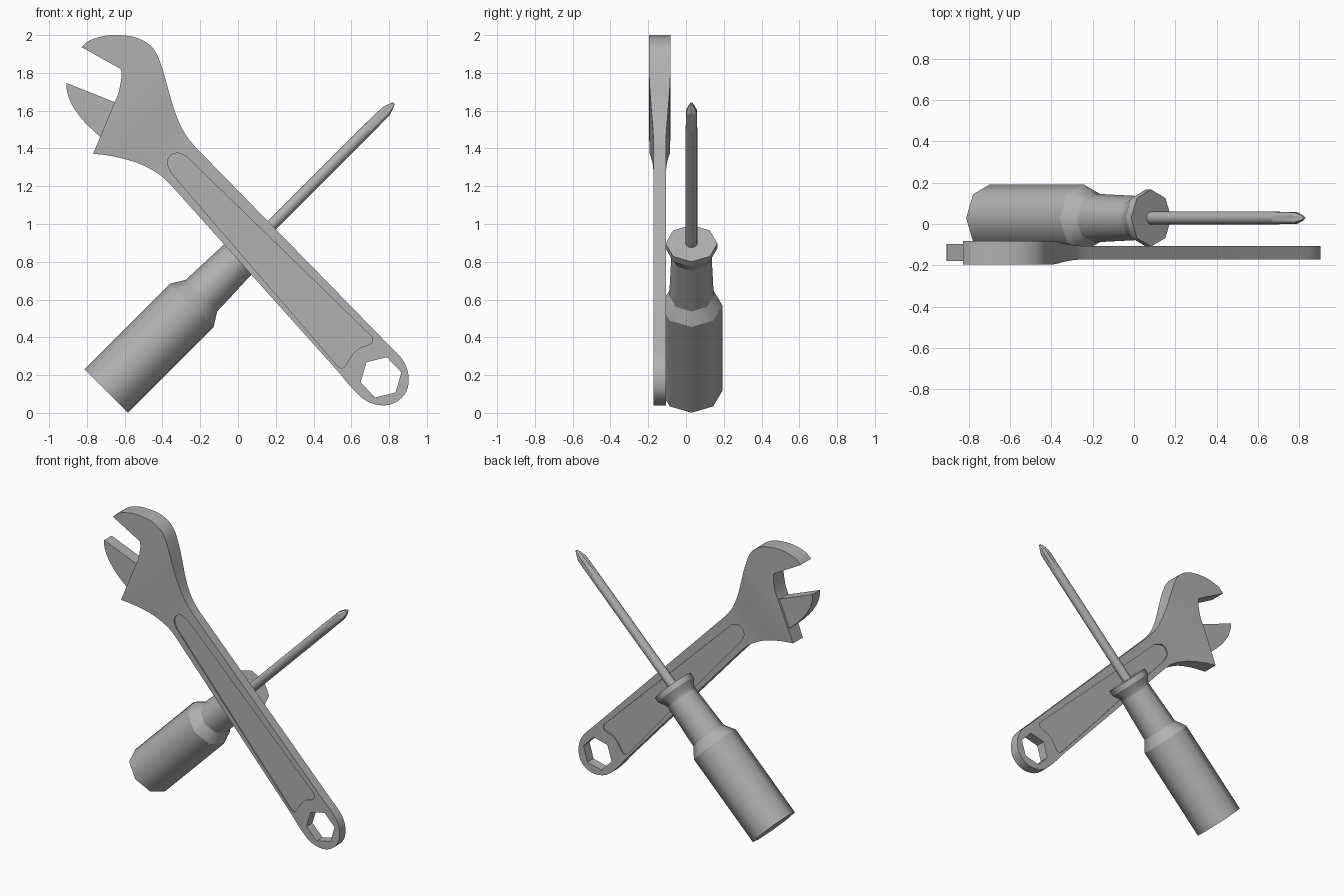
import bpy, bmesh, math
from mathutils import Vector

if "Cube" in bpy.data.objects:
    bpy.data.objects.remove(bpy.data.objects["Cube"])

YC = -0.139                              # mid plane of the wrench
AXIS = Vector((-0.69, 0, 0.725)).normalized()

steel = bpy.data.materials.new("dark_grey")
steel.diffuse_color = (0.44, 0.44, 0.44, 1)
steel.use_nodes = True
steel.node_tree.nodes["Principled BSDF"].inputs["Base Color"].default_value = steel.diffuse_color


def finish(bm, name, angle=None):
    bmesh.ops.recalc_face_normals(bm, faces=bm.faces[:])
    me = bpy.data.meshes.new(name)
    bm.to_mesh(me)
    bm.free()
    me.materials.append(steel)
    ob = bpy.data.objects.new(name, me)
    bpy.context.collection.objects.link(ob)
    if angle:
        shade(ob, angle)
    return ob


def shade(ob, angle):
    bpy.ops.object.select_all(action='DESELECT')
    ob.select_set(True)
    bpy.context.view_layer.objects.active = ob
    bpy.ops.object.shade_smooth_by_angle(angle=math.radians(angle))


def smooth(p, n=3):
    """Open Catmull-Rom curve through the points."""
    p = [Vector(q) for q in p]
    e = [2 * p[0] - p[1]] + p + [2 * p[-1] - p[-2]]
    out = []
    for i in range(1, len(e) - 2):
        a, b, c, d = e[i - 1:i + 3]
        for k in range(n):
            t = k / n
            out.append(0.5 * (2 * b + (c - a) * t + (2 * a - 5 * b + 4 * c - d) * t * t
                              + (3 * b - a - 3 * c + d) * t ** 3))
    return out + [p[-1]]


def slab(name, outline, half, centre=YC, cuts=(), angle=None):
    """Front-view outline made solid; half is a thickness function of axis distance."""
    bm = bmesh.new()
    bm.faces.new([bm.verts.new((p[0], 0, p[1])) for p in outline])
    for s in cuts:
        bmesh.ops.bisect_plane(bm, geom=bm.verts[:] + bm.edges[:] + bm.faces[:],
                               plane_co=AXIS * s, plane_no=AXIS)
    front = bm.verts[:]
    ext = bmesh.ops.extrude_face_region(bm, geom=bm.faces[:], use_keep_orig=True)
    back = [g for g in ext['geom'] if isinstance(g, bmesh.types.BMVert)]
    for side, vs in ((-1, front), (1, back)):
        for v in vs:
            v.co.y = centre + side * half(v.co.dot(AXIS))
    return finish(bm, name, angle)


# wrench body: thick head easing into a thin handle
S0, S1, N = 1.20, 1.61, 8


def body_half(s):
    def ease(t):
        return t * t * (3 - 2 * t)
    t = min(max((s - S0) / (S1 - S0), 0), 1) * N
    i = min(int(t), N - 1)
    e = ease(i / N) * (1 - t + i) + ease((i + 1) / N) * (t - i)
    return 0.033 + 0.024 * e


head_top = [(-.828, 1.936), (-.786, 1.972), (-.706, 1.996), (-.638, 2.0), (-.548, 1.99),
            (-.479, 1.957), (-.437, 1.912), (-.41, 1.85), (-.384, 1.767), (-.347, 1.634),
            (-.31, 1.534), (-.272, 1.465), (-.225, 1.407)]
ring_end = [(.795, .363), (.858, .299), (.892, .243), (.904, .178), (.892, .114), (.851, .066),
            (.791, .041), (.722, .046), (.659, .077), (.59, .146), (.537, .211)]
head_low = [(-.336, 1.185), (-.4, 1.25), (-.468, 1.293), (-.532, 1.323), (-.616, 1.348),
            (-.696, 1.364), (-.767, 1.372)]
mouth = [(-.653, 1.645), (-.632, 1.696), (-.62, 1.756), (-.616, 1.79), (-.62, 1.82)]
outline = smooth(head_top) + smooth(ring_end) + smooth(head_low) + smooth(mouth, 2)
wrench = slab("wrench_body", outline, body_half,
              cuts=[S0 + (S1 - S0) * i / N for i in range(N + 1)])

# cutters: hex hole and a shallow recess on each face of the handle
hexagon = [(.757 + .111 * math.cos(math.radians(13.7 + 60 * i)),
            .188 + .111 * math.sin(math.radians(13.7 + 60 * i))) for i in range(6)]
recess = (smooth([(-.352, 1.269), (-.372, 1.315), (-.362, 1.357), (-.32, 1.376), (-.272, 1.357)])
          + smooth([(.712, .4), (.706, .368), (.643, .342), (.606, .31), (.579, .267),
                    (.553, .236), (.526, .25)]))
cutters = [slab("hex_hole_cutter", hexagon, lambda s: 0.2)]
for side, label in ((-1, "front"), (1, "back")):
    cutters.append(slab(label + "_recess_cutter", recess, lambda s: 0.02,
                        centre=YC + side * (0.033 + 0.012)))
for c in cutters:
    c.hide_render = True
    m = wrench.modifiers.new(c.name, 'BOOLEAN')
    m.operation, m.object, m.solver = 'DIFFERENCE', c, 'EXACT'

# bake the cuts, then shade
dg = bpy.context.evaluated_depsgraph_get()
baked = bpy.data.meshes.new_from_object(wrench.evaluated_get(dg))
wrench.modifiers.clear()
wrench.data = baked
for c in cutters:
    bpy.data.objects.remove(c)
shade(wrench, 30)

# sliding lower jaw
jaw = smooth([(-.907, 1.746), (-.906, 1.706), (-.886, 1.645), (-.854, 1.592),
              (-.807, 1.534), (-.735, 1.466)]) + [(-.69, 1.44), (-.637, 1.639)]
slab("wrench_lower_jaw", jaw, lambda s: 0.041, angle=30)

# screwdriver: rings lofted along a 45 degree axis
BUTT = Vector((-.698, .029, .116))
DIR = Vector((1, 0, 1)).normalized()
SIDE, UP = Vector((-1, 0, 1)).normalized(), Vector((0, 1, 0))


def loft(name, rings, angles, sharp=()):
    """rings: (distance, function giving the radius at point index)."""
    bm = bmesh.new()
    loops = [[bm.verts.new(BUTT + DIR * t + (SIDE * math.cos(a) + UP * math.sin(a)) * r(i))
              for i, a in enumerate(angles)] for t, r in rings]
    n = len(angles)
    for a, b in zip(loops, loops[1:]):
        for i in range(n):
            bm.faces.new((a[i], a[(i + 1) % n], b[(i + 1) % n], b[i])).smooth = True
    bm.faces.new(loops[0])
    bm.faces.new(loops[-1])
    for k in sharp:
        for i in range(n):
            bm.edges.get((loops[k][i], loops[k][(i + 1) % n])).smooth = False
    return finish(bm, name)


# eight-sided handle with shoulder, neck and flared collar
profile = [(0, .163), (.642, .163), (.713, .118), (1.005, .107), (1.025, .111),
           (1.068, .1375), (1.105, .1375)]
loft("screwdriver_handle", [(t, lambda i, r=r: r) for t, r in profile],
     [math.tau * i / 8 for i in range(8)], sharp=(0, 1, 2, 3, 5, 6))

# shaft ending in a four-fluted cross tip
shaft = [(1.08, .031, .031), (1.96, .031, .031), (2.03, .031, .02), (2.095, .03, .012),
         (2.135, .016, .007), (2.155, .006, .005)]
loft("screwdriver_shaft",
     [(t, lambda i, w=w, v=v: w if i % 4 else v) for t, w, v in shaft],
     [math.radians(90 * q + a) for q in range(4) for a in (0, 20, 45, 70)],
     sharp=(0, 1, 3, 5))
